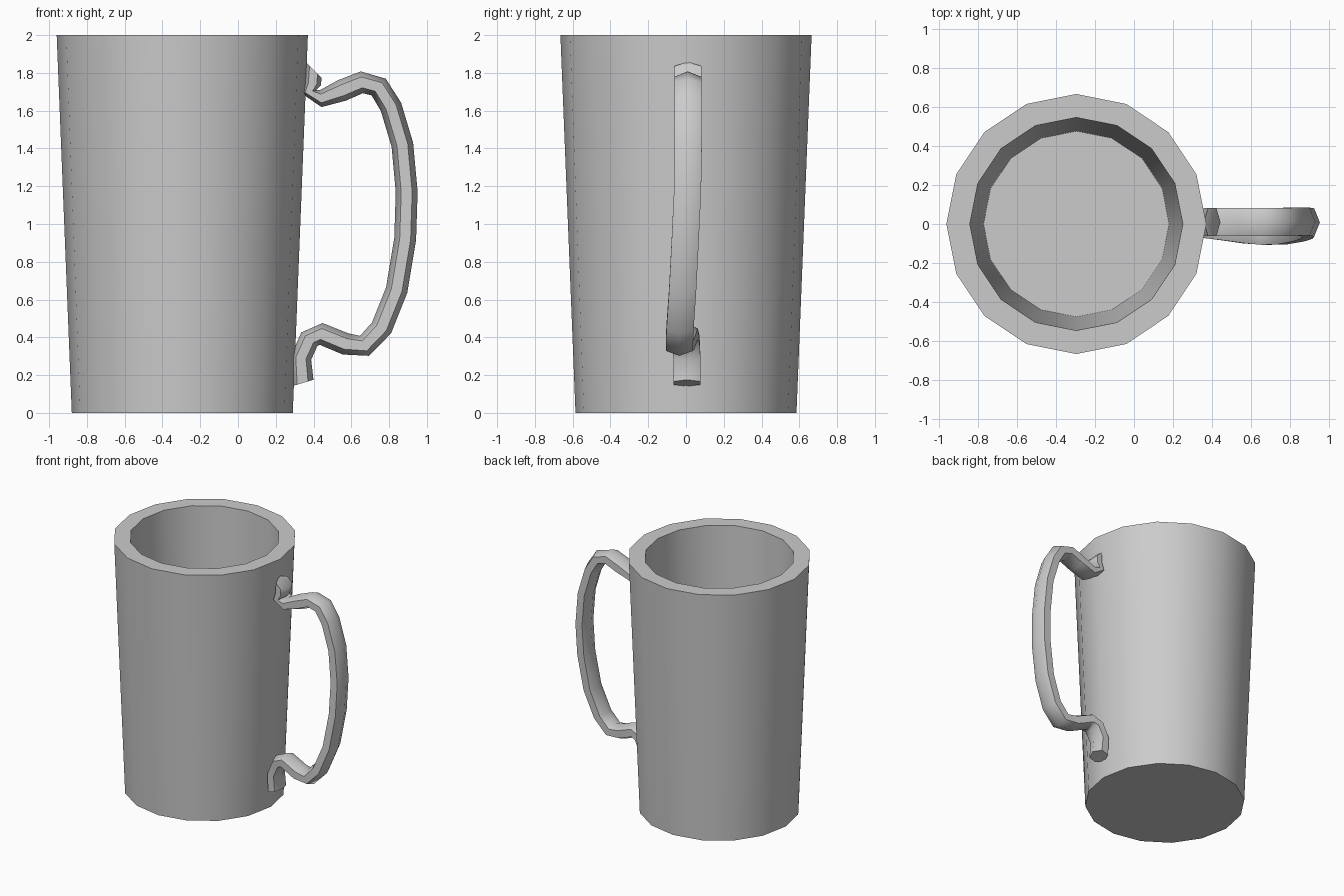
import bpy, bmesh
from math import cos, sin, pi
from mathutils import Vector

if "Cube" in bpy.data.objects:
    bpy.data.objects.remove(bpy.data.objects["Cube"])


def loft(name, rings, angle):
    """Skin a list of equal-length rings, cap both ends."""
    bm = bmesh.new()
    vr = [[bm.verts.new(p) for p in r] for r in rings]
    n = len(vr[0])
    for a, b in zip(vr, vr[1:]):
        for i in range(n):
            j = (i + 1) % n
            bm.faces.new((a[i], a[j], b[j], b[i]))
    bm.faces.new(vr[0][::-1])
    bm.faces.new(vr[-1])
    bmesh.ops.recalc_face_normals(bm, faces=bm.faces)
    me = bpy.data.meshes.new(name)
    bm.to_mesh(me)
    bm.free()
    ob = bpy.data.objects.new(name, me)
    bpy.context.collection.objects.link(ob)
    bpy.ops.object.select_all(action='DESELECT')
    ob.select_set(True)
    bpy.context.view_layer.objects.active = ob
    bpy.ops.object.shade_smooth_by_angle(angle=angle)
    return ob


# Cup: tapered 16-sided wall, flat rim, inner wall and floor
CX, SIDES = -0.295, 16
profile = [(0.585, 0), (0.665, 2), (0.545, 2), (0.475, 0.1)]
loft("cup", [[(CX + r * cos(2 * pi * i / SIDES), r * sin(2 * pi * i / SIDES), z)
              for i in range(SIDES)] for r, z in profile], 0.55)

# Handle: six-sided tube along a curved path (x, y, z, half thickness)
path = [Vector(p) for p in [
    (0.342, 0.005, 0.158), (0.333, 0.005, 0.29), (0.378, 0, 0.39),
    (0.44, -0.01, 0.418), (0.57, -0.028, 0.365), (0.67, -0.035, 0.355),
    (0.76, -0.032, 0.45), (0.84, -0.018, 0.65), (0.885, -0.004, 0.92),
    (0.893, 0.008, 1.17), (0.87, 0.012, 1.42), (0.81, 0.012, 1.62),
    (0.745, 0.01, 1.725), (0.655, 0.01, 1.75), (0.55, 0.01, 1.707),
    (0.44, 0.01, 1.665), (0.375, 0.01, 1.70), (0.395, 0.01, 1.745),
    (0.40, 0.01, 1.815)]]
thick = [0.06, 0.055, 0.056] + [0.058] * 12 + [0.046, 0.04, 0.045, 0.06]
rings = []
for k, p in enumerate(path):
    t = path[min(k + 1, len(path) - 1)] - path[max(k - 1, 0)]
    if k == 0:
        t = Vector((-0.3, 0, 1))
    elif k == len(path) - 1:
        t = Vector((0.7, 0, 0.7))
    elif k == len(path) - 3:
        t = Vector((-0.2, 0, 1))
    t.y = 0
    t.normalize()
    n = Vector((t.z, 0, -t.x))
    rings.append([p + n * thick[k] * cos(i * pi / 3) + Vector((0, 0.083 * sin(i * pi / 3), 0))
                  for i in range(6)])
loft("handle", rings, 1.1)
